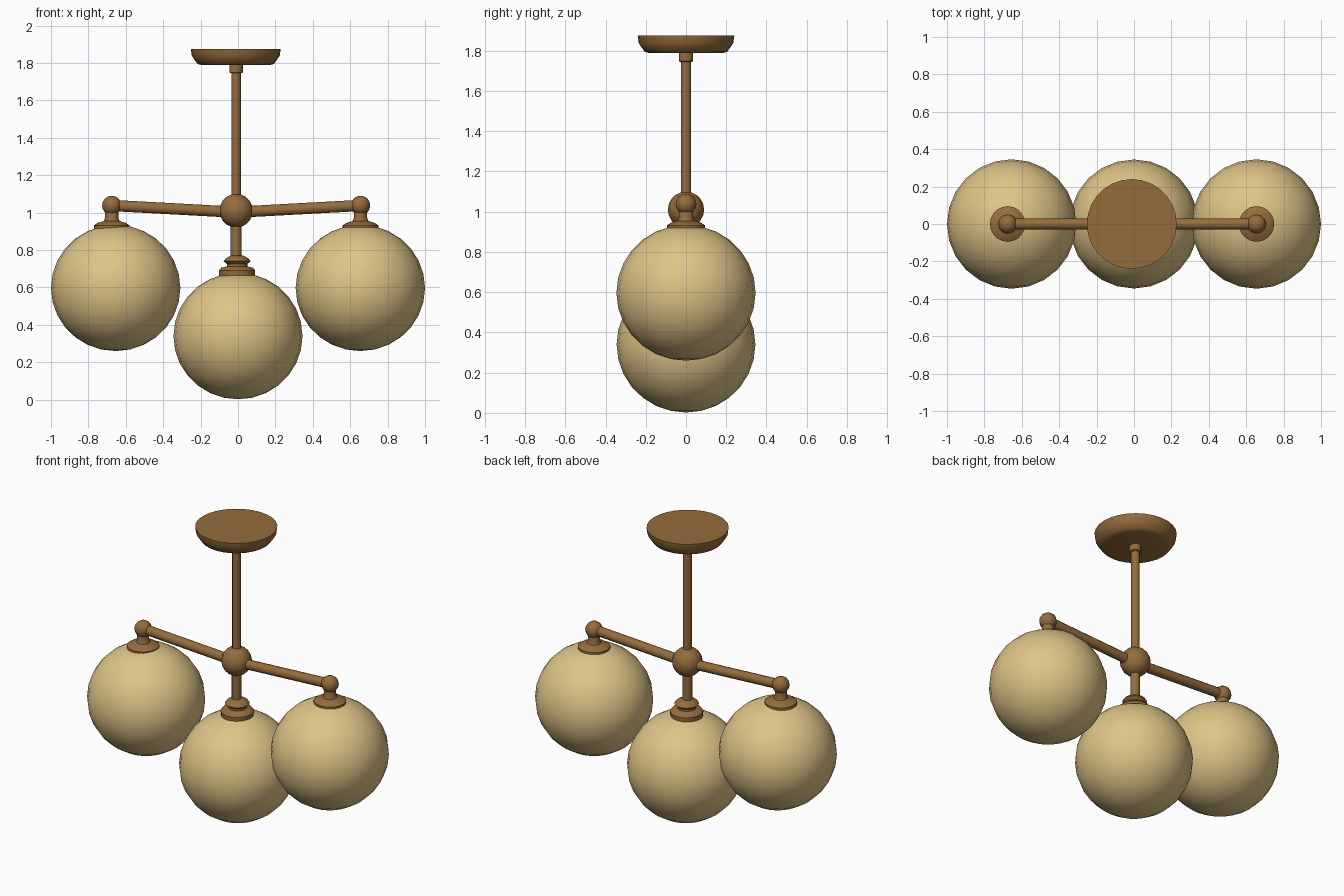
import bpy, math
from mathutils import Vector

cube = bpy.data.objects.get("Cube")
if cube:
    bpy.data.objects.remove(cube)


def material(name, rgb):
    m = bpy.data.materials.new(name)
    m.use_nodes = True
    m.diffuse_color = (*rgb, 1)
    m.node_tree.nodes["Principled BSDF"].inputs["Base Color"].default_value = (*rgb, 1)
    return m


bronze = material("aged bronze", (0.30, 0.15, 0.045))
cream = material("cream glass", (0.73, 0.55, 0.24))


def finish(name, mat, angle=40):
    ob = bpy.context.object
    ob.name = name
    ob.data.materials.append(mat)
    bpy.ops.object.shade_smooth_by_angle(angle=math.radians(angle))
    return ob


def ball(name, centre, radius, mat, segments=20, rings=12, squash=1):
    bpy.ops.mesh.primitive_uv_sphere_add(segments=segments, ring_count=rings,
                                         radius=radius, location=centre)
    bpy.context.object.scale.z = squash
    return finish(name, mat, 60)


def rod(name, start, end, radius):
    a, b = Vector(start), Vector(end)
    bpy.ops.mesh.primitive_cylinder_add(vertices=12, radius=radius,
                                        depth=(b - a).length, location=(a + b) / 2)
    bpy.context.object.rotation_euler = (b - a).to_track_quat('Z', 'Y').to_euler()
    return finish(name, bronze)


def turned(name, x, profile, sides=20):
    """Closed turned part from (radius, height) pairs, bottom to top."""
    verts, faces = [], []
    for r, z in profile:
        for i in range(sides):
            t = math.tau * i / sides
            verts.append((r * math.cos(t), r * math.sin(t), z))
    for k in range(len(profile) - 1):
        for i in range(sides):
            j = (i + 1) % sides
            faces.append((k * sides + i, k * sides + j,
                          (k + 1) * sides + j, (k + 1) * sides + i))
    faces.append(tuple(reversed(range(sides))))
    faces.append(tuple(range(len(verts) - sides, len(verts))))
    mesh = bpy.data.meshes.new(name)
    mesh.from_pydata(verts, [], faces)
    ob = bpy.data.objects.new(name, mesh)
    ob.location.x = x
    bpy.context.collection.objects.link(ob)
    bpy.ops.object.select_all(action='DESELECT')
    ob.select_set(True)
    bpy.context.view_layer.objects.active = ob
    return finish(name, bronze)


AXIS = -0.01
HUB = (AXIS, 0, 1.01)

# Ceiling plate, drop rod and hub
turned("ceiling_plate", AXIS - 0.002,
       [(0.18, 1.788), (0.205, 1.795), (0.235, 1.838), (0.24, 1.875)], 28)
turned("rod_collar", AXIS, [(0.03, 1.745), (0.036, 1.75), (0.036, 1.79)], 12)
rod("drop_rod", HUB, (AXIS, 0, 1.79), 0.026)
ball("hub", HUB, 0.09, bronze, 16, 10)

# Lower stem with stepped holder and central globe
rod("lower_stem", (AXIS, 0, 0.72), HUB, 0.029)
turned("center_holder", -0.005,
       [(0.095, 0.655), (0.097, 0.69), (0.085, 0.705), (0.055, 0.712),
        (0.055, 0.725), (0.072, 0.74), (0.06, 0.755), (0.034, 0.77)])
ball("center_globe", (0, 0, 0.34), 0.345, cream, 24, 14, 0.98)

# Side arms, each with an elbow ball, flared holder and globe
for side, x in (("left", 0.655), ("right", -0.675)):
    rod(side + "_arm", (AXIS, 0, 1.002), (x, 0, 1.038), 0.03)
    ball(side + "_elbow", (x, 0, 1.038), 0.052, bronze, 12, 8)
    turned(side + "_holder", x,
           [(0.095, 0.915), (0.095, 0.932), (0.075, 0.945),
            (0.042, 0.955), (0.035, 0.975), (0.035, 1.03)])
    ball(side + "_globe", (math.copysign(0.654, x), 0, 0.597), 0.346, cream, 24, 14, 0.975)
